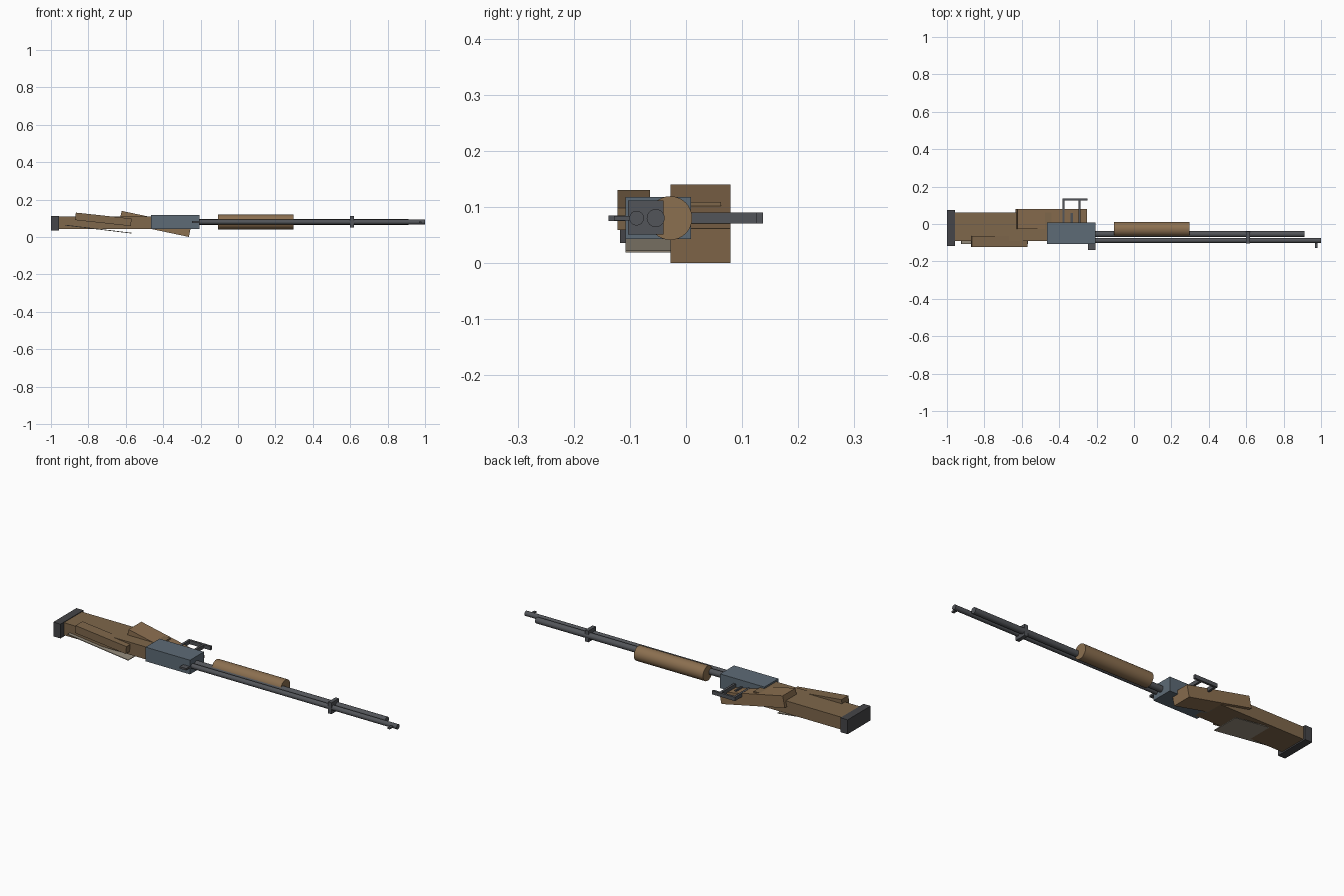
import bpy
from math import pi

if "Cube" in bpy.data.objects:
    bpy.data.objects.remove(bpy.data.objects["Cube"])


def material(name, rgb):
    m = bpy.data.materials.new(name)
    m.diffuse_color = (*rgb, 1)
    m.use_nodes = True
    m.node_tree.nodes["Principled BSDF"].inputs["Base Color"].default_value = m.diffuse_color
    return m


WOOD = material("wood", (0.21, 0.135, 0.07))
GRIP_WOOD = material("light_wood", (0.26, 0.16, 0.08))
STEEL = material("blue_steel", (0.11, 0.145, 0.18))
DARK = material("dark_metal", (0.085, 0.09, 0.10))
RUBBER = material("rubber", (0.06, 0.06, 0.065))
PLATE = material("plate", (0.30, 0.26, 0.20))


def box(name, x, y, z, mat, tilt=0):
    """Box from (min, max) ranges, optionally tilted about y."""
    bpy.ops.mesh.primitive_cube_add(
        size=1, location=[sum(r) / 2 for r in (x, y, z)], rotation=(0, tilt, 0))
    o = bpy.context.object
    o.name = name
    o.scale = [r[1] - r[0] for r in (x, y, z)]
    o.data.materials.append(mat)
    return o


def rod(name, x, y, r, mat):
    """Cylinder lying along x at the gun's centre height."""
    bpy.ops.mesh.primitive_cylinder_add(
        vertices=32, radius=r, depth=x[1] - x[0],
        location=((x[0] + x[1]) / 2, y, 0.08), rotation=(0, pi / 2, 0))
    o = bpy.context.object
    o.name = name
    o.data.materials.append(mat)
    bpy.ops.object.shade_smooth_by_angle()
    return o


# butt stock, pad and tilted wooden pieces
box("butt_pad", (-1.0, -0.958), (-0.118, 0.075), (0.036, 0.112), RUBBER)
box("stock", (-0.965, -0.44), (-0.09, 0.062), (0.043, 0.109), WOOD)
box("cheek_piece", (-0.87, -0.57), (-0.122, -0.064), (0.0745, 0.1145), WOOD, 0.107)
box("lower_plate", (-0.925, -0.567), (-0.108, 0.045), (0.040, 0.044), PLATE, 0.12)
box("grip", (-0.6325, -0.2525), (-0.028, 0.079), (0.039, 0.101), GRIP_WOOD, 0.208)

# receiver, barrel, magazine tube and fore-end
box("receiver", (-0.466, -0.206), (-0.108, 0.009), (0.043, 0.118), STEEL)
rod("barrel", (-0.25, 1.0), -0.088, 0.013, DARK)
rod("magazine_tube", (-0.25, 0.912), -0.054, 0.016, DARK)
rod("fore_end", (-0.107, 0.298), -0.028, 0.039, GRIP_WOOD)
box("barrel_clamp", (0.6, 0.62), (-0.103, -0.04), (0.051, 0.111), DARK)

# sights
box("front_sight", (0.967, 0.98), (-0.128, -0.088), (0.076, 0.084), DARK)
box("rear_sight", (-0.245, -0.207), (-0.138, -0.1), (0.075, 0.085), DARK)

# trigger guard and trigger
for i, x in enumerate((-0.377, -0.292)):
    box(f"guard_post_{i + 1}", (x - 0.006, x + 0.006), (0.005, 0.13), (0.07, 0.09), DARK)
box("guard_bar", (-0.383, -0.249), (0.125, 0.137), (0.07, 0.09), DARK)
box("trigger", (-0.34, -0.328), (0.005, 0.06), (0.074, 0.086), DARK, 0.2)
